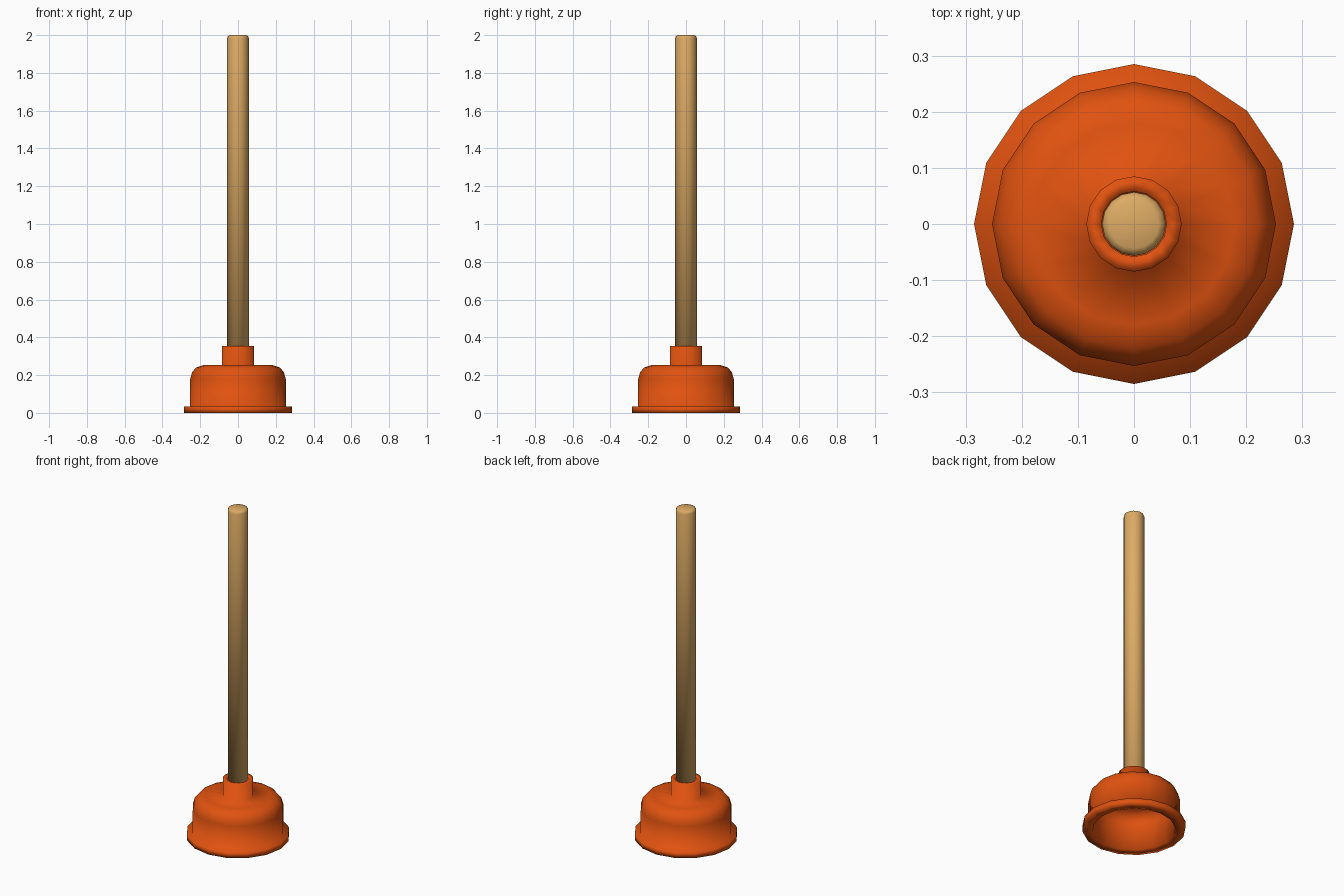
import bpy, bmesh, math

if "Cube" in bpy.data.objects:
    bpy.data.objects.remove(bpy.data.objects["Cube"])

SIDES = 16


def material(name, rgb):
    m = bpy.data.materials.new(name)
    m.diffuse_color = (*rgb, 1)
    m.use_nodes = True
    m.node_tree.nodes["Principled BSDF"].inputs["Base Color"].default_value = m.diffuse_color
    return m


def lathe(name, profile, mat):
    """Spin (radius, height) points around z; radius 0 becomes a single pole."""
    bm = bmesh.new()
    rings = []
    for r, z in profile:
        if r == 0:
            rings.append([bm.verts.new((0, 0, z))] * SIDES)
        else:
            rings.append([bm.verts.new((r * math.cos(math.tau * i / SIDES),
                                        r * math.sin(math.tau * i / SIDES), z))
                          for i in range(SIDES)])
    for a, b in zip(rings, rings[1:]):
        for i in range(SIDES):
            j = (i + 1) % SIDES
            bm.faces.new(dict.fromkeys((a[i], a[j], b[j], b[i])))
    bmesh.ops.recalc_face_normals(bm, faces=bm.faces)
    for f in bm.faces:
        f.smooth = True
    me = bpy.data.meshes.new(name)
    bm.to_mesh(me)
    bm.free()
    me.materials.append(mat)
    ob = bpy.data.objects.new(name, me)
    bpy.context.collection.objects.link(ob)
    return ob


rubber = material("orange rubber", (0.75, 0.085, 0.005))
wood = material("light wood", (0.73, 0.41, 0.13))

# Hollow rubber cup: inside dome, bottom lip, outer wall, shoulder, neck, socket
lathe("rubber_cup", [
    (0, 0.225), (0.18, 0.225), (0.212, 0.205), (0.228, 0.17), (0.228, 0.0),
    (0.285, 0.0), (0.285, 0.035), (0.253, 0.035), (0.253, 0.18),
    (0.243, 0.215), (0.222, 0.24), (0.18, 0.254), (0.085, 0.254),
    (0.085, 0.355), (0.058, 0.355), (0.058, 0.24), (0, 0.24),
], rubber)

# Wooden handle with a softened top edge
lathe("handle", [
    (0, 0.242), (0.057, 0.242), (0.057, 1.984), (0.053, 1.995),
    (0.044, 2.0), (0, 2.0),
], wood)
